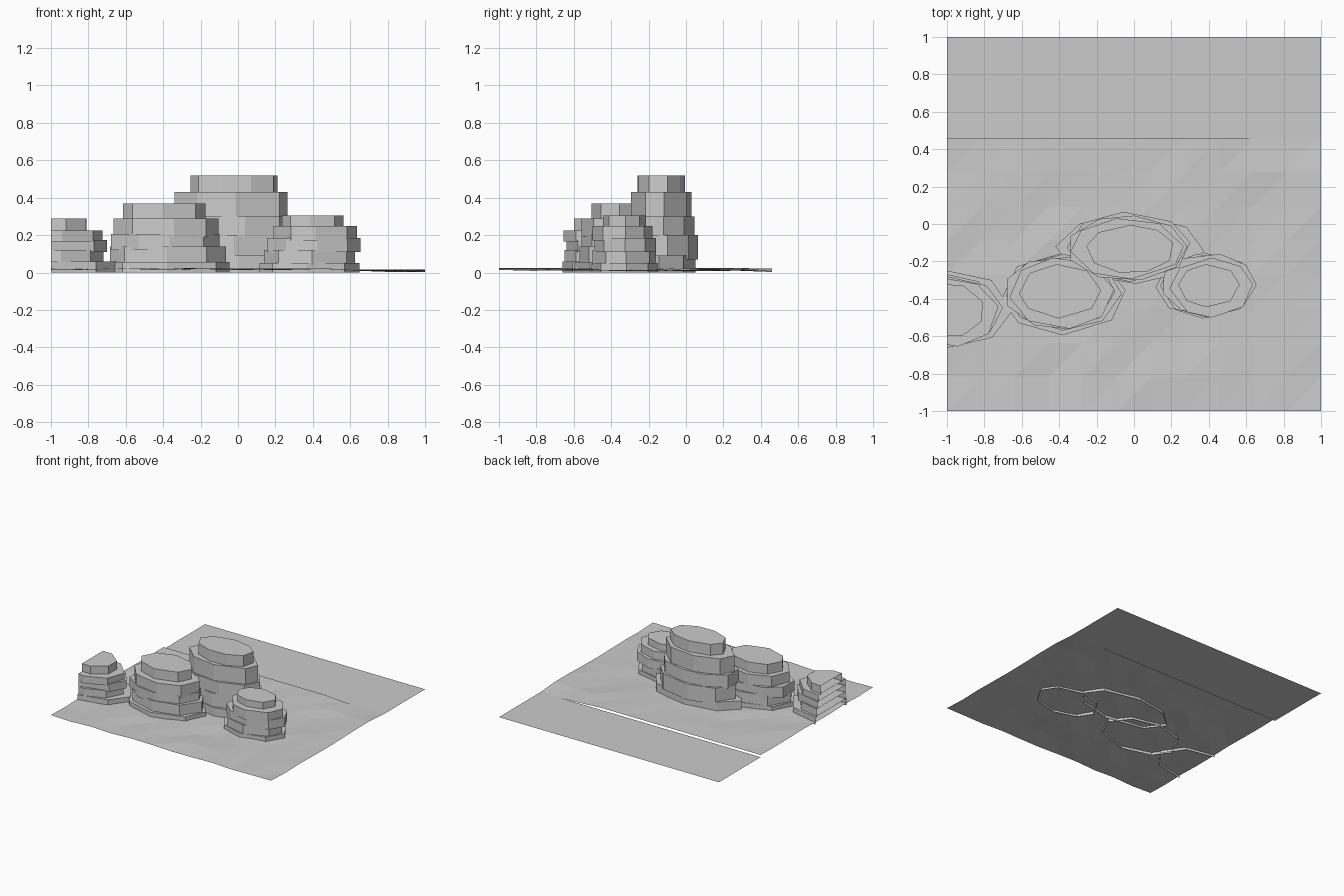
import bpy, bmesh, math, random

if "Cube" in bpy.data.objects:
    bpy.data.objects.remove(bpy.data.objects["Cube"])

random.seed(4)
stone = bpy.data.materials.new("light_grey_stone")
stone.diffuse_color = (0.6, 0.6, 0.6, 1)
stone.use_nodes = True
stone.node_tree.nodes["Principled BSDF"].inputs["Base Color"].default_value = stone.diffuse_color


def finish(name, bm):
    mesh = bpy.data.meshes.new(name)
    bm.to_mesh(mesh)
    bm.free()
    mesh.materials.append(stone)
    bpy.context.collection.objects.link(bpy.data.objects.new(name, mesh))


def add_layer(bm, x0, x1, y0, y1, z0, z1, sides=8, phase=0.0):
    """Open-bottomed slab whose rough polygon fills the given box."""
    pts = []
    for i in range(sides):
        a = 2 * math.pi * (i + phase + random.uniform(-0.12, 0.12)) / sides
        pts.append((math.cos(a), math.sin(a)))
    lo = [min(p[k] for p in pts) for k in (0, 1)]
    hi = [max(p[k] for p in pts) for k in (0, 1)]
    pts = [(x0 + (x1 - x0) * (p[0] - lo[0]) / (hi[0] - lo[0]),
            y0 + (y1 - y0) * (p[1] - lo[1]) / (hi[1] - lo[1])) for p in pts]
    bottom = [bm.verts.new((x, y, z0)) for x, y in pts]
    top = [bm.verts.new((x, y, z1)) for x, y in pts]
    for i in range(sides):
        j = (i + 1) % sides
        bm.faces.new((bottom[i], bottom[j], top[j], top[i]))
    bm.faces.new(top)


def rock_stack(name, layers):
    bm = bmesh.new()
    for layer in layers:
        add_layer(bm, *layer)
    # Trim anything past the left border of the ground
    bmesh.ops.bisect_plane(bm, geom=bm.verts[:] + bm.edges[:] + bm.faces[:],
                           plane_co=(-1, 0, 0), plane_no=(-1, 0, 0), clear_outer=True)
    finish(name, bm)


# Stacked rocks: x range, y range, z range, sides, phase for each layer
rock_stack("tall_rock", [
    (-0.42, 0.375, -0.32, 0.05, 0.0, 0.09, 8, 0),
    (-0.36, 0.30, -0.31, 0.065, 0.07, 0.20, 8, 0.1),
    (-0.34, 0.285, -0.30, 0.045, 0.19, 0.30, 9, 0),
    (-0.34, 0.265, -0.295, 0.03, 0.29, 0.43, 8, 0.2),
    (-0.255, 0.21, -0.26, -0.005, 0.42, 0.52, 9, 0.3)])
rock_stack("middle_rock", [
    (-0.71, -0.045, -0.595, -0.155, 0.0, 0.055, 8, 0.1),
    (-0.685, -0.065, -0.57, -0.16, 0.05, 0.14, 8, 0),
    (-0.68, -0.10, -0.56, -0.175, 0.12, 0.205, 9, 0),
    (-0.665, -0.105, -0.56, -0.18, 0.19, 0.29, 8, 0.2),
    (-0.615, -0.175, -0.505, -0.215, 0.28, 0.37, 8, 0)])
rock_stack("right_rock", [
    (0.115, 0.65, -0.505, -0.15, 0.0, 0.05, 8, 0),
    (0.14, 0.625, -0.50, -0.16, 0.04, 0.12, 8, 0.15),
    (0.155, 0.655, -0.49, -0.16, 0.11, 0.185, 9, 0),
    (0.19, 0.635, -0.50, -0.18, 0.17, 0.25, 8, 0.1),
    (0.235, 0.565, -0.445, -0.215, 0.24, 0.305, 8, 0)])
rock_stack("left_rock", [
    (-1.30, -0.65, -0.66, -0.25, 0.0, 0.06, 8, 0),
    (-1.26, -0.72, -0.65, -0.27, 0.05, 0.12, 8, 0.1),
    (-1.27, -0.70, -0.64, -0.28, 0.11, 0.175, 8, 0),
    (-1.25, -0.725, -0.655, -0.29, 0.165, 0.225, 8, 0.15),
    (-1.18, -0.81, -0.60, -0.32, 0.215, 0.29, 8, 0.4)])

# Gently uneven front ground that sinks toward its right back corner
BACK_Z, EDGE_Y, NX, NY = 0.003, 0.46, 11, 8
bm = bmesh.new()
grid = []
for j in range(NY + 1):
    row = []
    for i in range(NX + 1):
        x, y = -1 + 2 * i / NX, -1 + (EDGE_Y + 1) * j / NY
        z = 0.019 + random.uniform(-0.005, 0.005)
        if j == NY:
            z = BACK_Z + 0.018 * min(1, max(0, (0.75 - x) / 0.3))
        elif x > 0.6:
            z -= 0.007
        row.append(bm.verts.new((x, y, z)))
    grid.append(row)
for j in range(NY):
    for i in range(NX):
        a, b, c, d = grid[j][i], grid[j][i + 1], grid[j + 1][i + 1], grid[j + 1][i]
        bm.faces.new((a, b, c))
        bm.faces.new((a, c, d))
finish("front_ground", bm)

# Flat strip behind the step
bm = bmesh.new()
bm.faces.new([bm.verts.new((x, y, BACK_Z)) for x, y in
              ((-1, EDGE_Y), (1, EDGE_Y), (1, 1), (-1, 1))])
finish("back_ground", bm)
